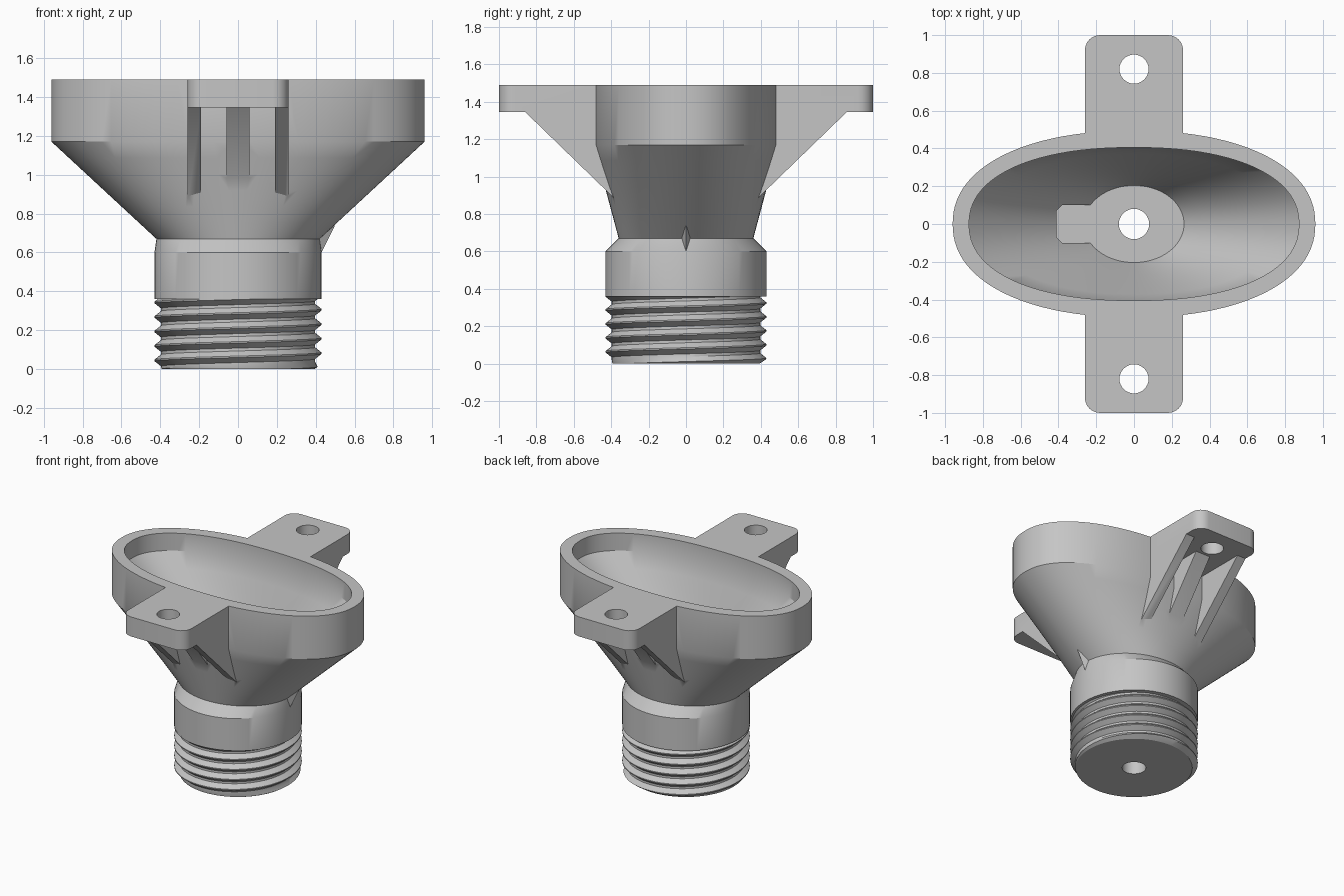
import bpy, bmesh
from math import sin, cos, pi, tau

cube = bpy.data.objects.get("Cube")
if cube:
    bpy.data.objects.remove(cube, do_unlink=True)

grey = bpy.data.materials.new("plain_grey")
grey.use_nodes = True
grey.diffuse_color = (0.56, 0.56, 0.56, 1)
grey.node_tree.nodes["Principled BSDF"].inputs["Base Color"].default_value = (0.56, 0.56, 0.56, 1)


def finish(name, bm):
    bmesh.ops.recalc_face_normals(bm, faces=bm.faces)
    mesh = bpy.data.meshes.new(name)
    bm.to_mesh(mesh)
    bm.free()
    mesh.materials.append(grey)
    obj = bpy.data.objects.new(name, mesh)
    bpy.context.collection.objects.link(obj)
    return obj


def oval(rx, ry, a, n):
    """Point on a superellipse; n = 2 is a plain ellipse."""
    c, s = cos(a), sin(a)
    k = (abs(c) ** n + abs(s) ** n) ** (-1 / n)
    return rx * c * k, ry * s * k


def blend(start, end, steps):
    """Rings from start up to, but not including, end."""
    return [tuple(p + (q - p) * i / steps for p, q in zip(start, end)) for i in range(steps)]


def loft(name, rings, seg=96, loop=False):
    """Oval rings (rx, ry, z, n) skinned together; capped or closed into a loop."""
    bm = bmesh.new()
    rows = [[bm.verts.new((*oval(rx, ry, tau * i / seg, n), z)) for i in range(seg)]
            for rx, ry, z, n in rings]
    pairs = list(zip(rows, rows[1:]))
    if loop:
        pairs.append((rows[-1], rows[0]))
    else:
        bm.faces.new(rows[0])
        bm.faces.new(rows[-1])
    for a, b in pairs:
        for i in range(seg):
            j = (i + 1) % seg
            bm.faces.new((a[i], a[j], b[j], b[i]))
    return finish(name, bm)


def prism(name, bottom, offset):
    """Solid made by sliding a 3D outline along an offset."""
    bm = bmesh.new()
    face = bm.faces.new([bm.verts.new(p) for p in bottom])
    moved = bmesh.ops.extrude_face_region(bm, geom=[face])["geom"]
    bmesh.ops.translate(bm, vec=offset, verts=[v for v in moved if isinstance(v, bmesh.types.BMVert)])
    return finish(name, bm)


def combine(target, other, operation):
    bpy.context.view_layer.objects.active = target
    mod = target.modifiers.new(operation.lower(), 'BOOLEAN')
    mod.operation, mod.solver, mod.object = operation, 'EXACT', other
    bpy.ops.object.modifier_apply(modifier=mod.name)
    bpy.data.objects.remove(other, do_unlink=True)


# Funnel body: core, collar, flared outside, rim, cavity, floor and central bore
FLOOR, TOP, CORE = 0.74, 0.36, 0.393
body = loft("funnel_body", [
    (0.08, 0.08, 0, 2), (CORE, CORE, 0, 2), (CORE, CORE, TOP, 2), (0.43, 0.43, TOP, 2), (0.43, 0.43, 0.60, 2)]
    + blend((0.42, 0.36, 0.67, 2), (0.96, 0.494, 1.17, 2.2), 6)
    + [(0.96, 0.494, 1.17, 2.2), (0.96, 0.494, 1.49, 2.2), (0.873, 0.405, 1.49, 2.25)]
    + blend((0.873, 0.405, 1.36, 2.25), (0.265, 0.204, FLOOR, 2), 6)
    + [(0.265, 0.204, FLOOR, 2), (0.08, 0.08, FLOOR, 2)], loop=True)

# Mounting tabs with three gussets each, front and back
R = 0.08
for s in (-1, 1):
    outline = [(-0.26, s * 0.43, 1.345), (0.26, s * 0.43, 1.345)]
    for cx, start in ((0.26 - R, 0), (R - 0.26, pi / 2)):
        for k in range(7):
            a = start + pi / 2 * k / 6
            outline.append((cx + R * cos(a), s * (1 - R + R * sin(a)), 1.345))
    combine(body, prism("tab", outline, (0, 0, 0.145)), 'UNION')
    side = [(0.875, 1.36), (0.385, 0.885), (0.36, 0.885), (0.36, 0.95), (0.43, 1.2), (0.43, 1.36)]
    middle = [(0.735, 1.36), (0.44, 0.98), (0.42, 1.1), (0.43, 1.2), (0.43, 1.36)]
    for x, width, shape in ((-0.26, 0.07, side), (0.19, 0.07, side), (-0.06, 0.12, middle)):
        combine(body, prism("gusset", [(x, s * y, z) for y, z in shape], (width, 0, 0)), 'UNION')
    hole = loft("hole_cutter", [(0.077, 0.077, 1.25, 2), (0.077, 0.077, 1.6, 2)], seg=32)
    hole.location.y = s * 0.82
    bpy.context.view_layer.update()
    combine(body, hole, 'DIFFERENCE')

# Keyed slot beside the cavity floor
slot = [(0, -0.1), (0, 0.1), (-0.38, 0.1), (-0.41, 0.07), (-0.41, -0.07), (-0.38, -0.1)]
combine(body, prism("slot_cutter", [(x, y, FLOOR) for x, y in slot], (0, 0, 0.4)), 'DIFFERENCE')

# Small pointed locating fin on the left
bm = bmesh.new()
for p in ((0.43, 0, 0.6), (0.5, 0, 0.74), (0.41, 0.027, 0.67), (0.41, -0.027, 0.67), (0.38, 0, 0.67)):
    bm.verts.new(p)
bmesh.ops.convex_hull(bm, input=bm.verts)
finish("locating_fin", bm)

# Helical screw thread, tapering into the core at the bottom
PITCH, SEG, ROOT, CREST = 0.0745, 96, 0.397, 0.43
PROFILE = ((0, ROOT), (0.2, ROOT), (0.55, CREST), (0.65, CREST), (1, ROOT))


def thread_radius(t):
    t %= 1
    for (a, ra), (b, rb) in zip(PROFILE, PROFILE[1:]):
        if t <= b:
            return ra + (rb - ra) * (t - a) / (b - a)


bm = bmesh.new()
rows = []
for turn in range(-2, 6):
    for t, _ in PROFILE[:-1]:
        row = []
        for i in range(SEG + 1):
            a = tau * i / SEG
            z = min(max((turn + t + i / SEG) * PITCH, 0), TOP)
            r = min(thread_radius(z / PITCH - i / SEG), CORE + z * 1.5)
            row.append(bm.verts.new((-r * cos(a), -r * sin(a), z)))
        rows.append(row)
for a, b in zip(rows, rows[1:]):
    for i in range(SEG):
        if max(v.co.z for v in (b[i], b[i + 1])) > 0 and min(v.co.z for v in (a[i], a[i + 1])) < TOP:
            bm.faces.new((a[i], a[i + 1], b[i + 1], b[i]))
bmesh.ops.remove_doubles(bm, verts=bm.verts, dist=0.0002)
bmesh.ops.delete(bm, geom=[v for v in bm.verts if not v.link_faces], context='VERTS')
thread = finish("screw_thread", bm)

# Smooth the round walls, keep hard edges crisp
for obj in (body, thread):
    bpy.ops.object.select_all(action='DESELECT')
    obj.select_set(True)
    bpy.context.view_layer.objects.active = obj
    bpy.ops.object.shade_smooth_by_angle(angle=0.5)
